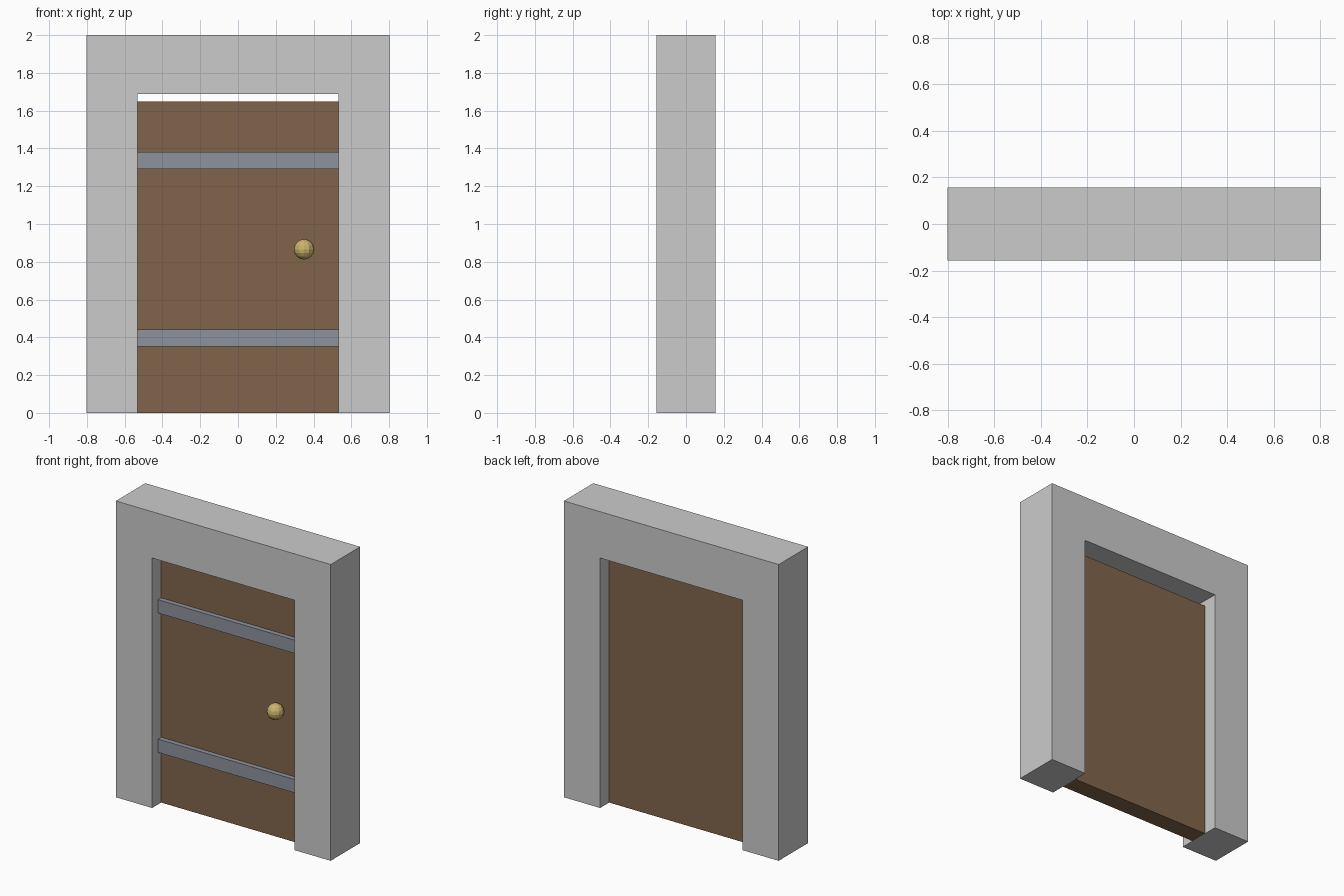
import bpy
import bmesh

if "Cube" in bpy.data.objects:
    bpy.data.objects.remove(bpy.data.objects["Cube"])


def material(name, rgb):
    m = bpy.data.materials.new(name)
    m.diffuse_color = (*rgb, 1)
    m.use_nodes = True
    m.node_tree.nodes["Principled BSDF"].inputs["Base Color"].default_value = m.diffuse_color
    return m


def finish(name, bm, mat=None):
    bmesh.ops.recalc_face_normals(bm, faces=bm.faces)
    mesh = bpy.data.meshes.new(name)
    bm.to_mesh(mesh)
    bm.free()
    ob = bpy.data.objects.new(name, mesh)
    bpy.context.collection.objects.link(ob)
    if mat:
        mesh.materials.append(mat)
    return ob


def prism(name, profile, y0, y1, mat=None):
    """Extrude an x-z outline from y0 to y1."""
    bm = bmesh.new()
    face = bm.faces.new([bm.verts.new((x, y0, z)) for x, z in profile])
    new = bmesh.ops.extrude_face_region(bm, geom=[face])["geom"]
    verts = [g for g in new if isinstance(g, bmesh.types.BMVert)]
    bmesh.ops.translate(bm, verts=verts, vec=(0, y1 - y0, 0))
    return finish(name, bm, mat)


def slab(name, half, z0, z1, y0, y1, mat):
    return prism(name, [(-half, z0), (half, z0), (half, z1), (-half, z1)], y0, y1, mat)


wood = material("wood", (0.22, 0.13, 0.07))
iron = material("iron", (0.27, 0.29, 0.34))
brass = material("brass", (0.60, 0.45, 0.15))

W, D, H = 0.802, 0.157, 2.0      # frame half width, half depth, height
OPEN, OPEN_H = 0.531, 1.687      # opening half width, height
DOOR_Y = 0.061                   # door half thickness

# Stone frame: upside-down U
prism("door_frame", [(-W, 0), (-OPEN, 0), (-OPEN, OPEN_H), (OPEN, OPEN_H),
                     (OPEN, 0), (W, 0), (W, H), (-W, H)], -D, D)

# Door panel, with a small gap below the lintel
slab("door_panel", OPEN, 0, 1.648, -DOOR_Y, DOOR_Y, wood)

# Iron straps across the front
for label, z in (("lower", 0.396), ("upper", 1.337)):
    slab(label + "_strap", OPEN, z - 0.045, z + 0.045, -0.094, -DOOR_Y, iron)

# Faceted knob
bm = bmesh.new()
bmesh.ops.create_uvsphere(bm, u_segments=12, v_segments=8, radius=0.054)
bmesh.ops.translate(bm, verts=bm.verts, vec=(0.35, -0.1, 0.866))
finish("knob", bm, brass)
